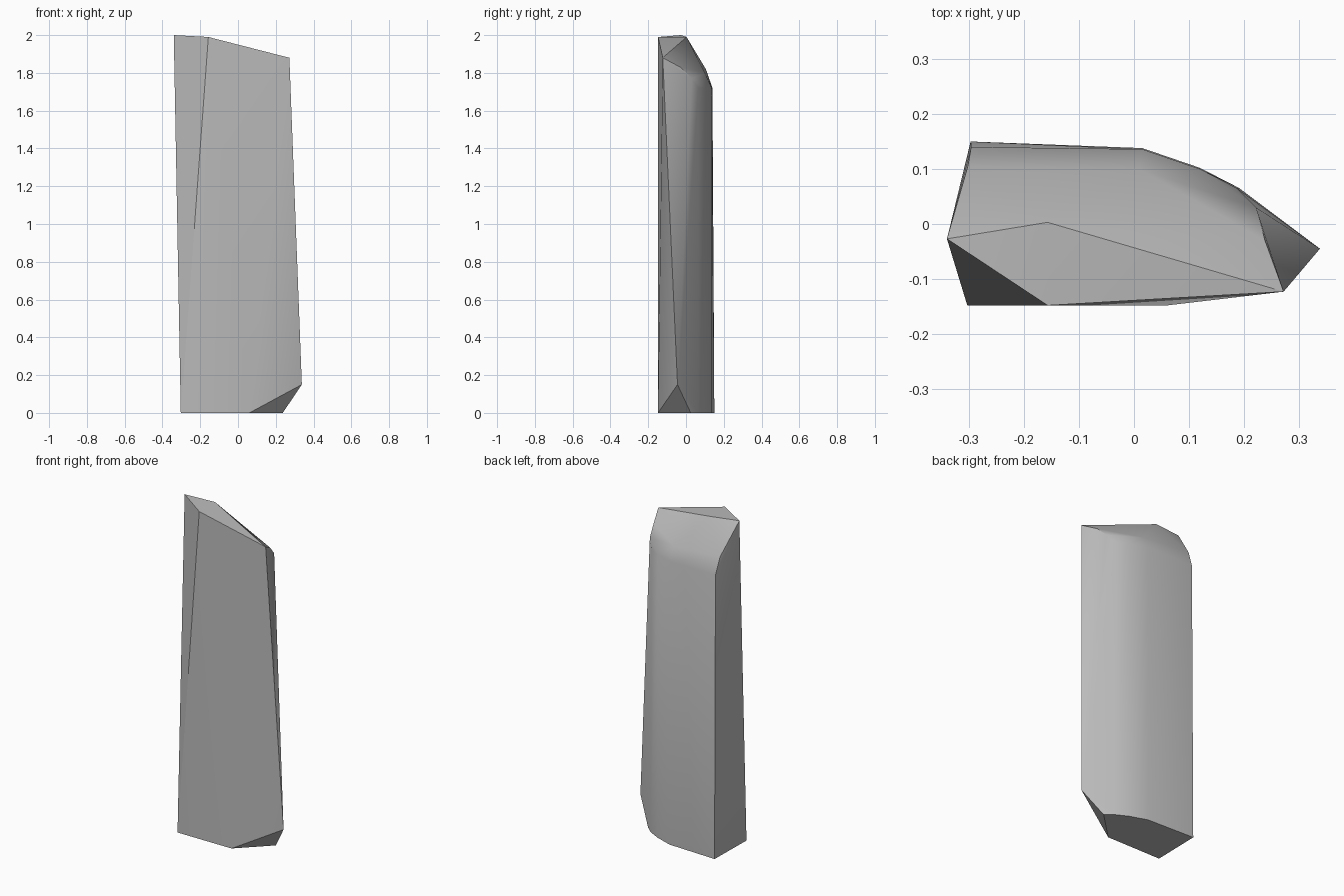
import bpy, bmesh, math

# Remove the default object
default = bpy.data.objects.get("Cube")
if default:
    bpy.data.objects.remove(default, do_unlink=True)


def make_material(name, colour):
    material = bpy.data.materials.new(name)
    material.use_nodes = True
    material.diffuse_color = colour
    shader = next(n for n in material.node_tree.nodes if n.type == "BSDF_PRINCIPLED")
    shader.inputs["Base Color"].default_value = colour
    return material


def convex_object(name, rings, material, smooth_angle):
    """Wrap a tight convex skin around groups of corner points."""
    bm = bmesh.new()
    for ring in rings:
        for corner in ring:
            bm.verts.new(corner)
    hull = bmesh.ops.convex_hull(bm, input=bm.verts)
    loose = [v for v in bm.verts if not v.link_faces]
    bmesh.ops.delete(bm, geom=loose, context="VERTS")
    bmesh.ops.dissolve_limit(bm, angle_limit=math.radians(0.5),
                             verts=bm.verts, edges=bm.edges)
    bmesh.ops.recalc_face_normals(bm, faces=bm.faces)
    mesh = bpy.data.meshes.new(name)
    bm.to_mesh(mesh)
    bm.free()
    mesh.materials.append(material)
    obj = bpy.data.objects.new(name, mesh)
    bpy.context.collection.objects.link(obj)
    bpy.ops.object.select_all(action="DESELECT")
    obj.select_set(True)
    bpy.context.view_layer.objects.active = obj
    bpy.ops.object.shade_smooth_by_angle(angle=math.radians(smooth_angle))
    return obj


stone_grey = make_material("stone grey", (0.5, 0.5, 0.5, 1))

# Flat base outline, with its rounded back right side
base = [(x, y, 0) for x, y in (
    (-0.303, -0.148), (0.06, -0.148), (0.237, 0.025), (0.19, 0.066),
    (0.12, 0.102), (0.015, 0.138), (-0.297, 0.15))]

# Chipped corner low on the right side
chip = [(0.338, -0.045, 0.15)]

# Shoulder where the back bends into the sloping top
shoulder = [(-0.296, 0.14, 1.72), (0.015, 0.136, 1.72), (0.12, 0.1, 1.72),
            (0.187, 0.065, 1.72), (0.222, 0.03, 1.77), (0.238, -0.03, 1.83),
            (-0.302, 0.105, 1.82), (0.01, 0.1, 1.8)]

# Tilted facet at the very top
crown = [(-0.34, -0.027, 2), (-0.157, 0.003, 1.99),
         (0.272, -0.123, 1.88), (-0.157, -0.148, 1.99)]

convex_object("standing_stone", (base, chip, shoulder, crown), stone_grey, 30)
